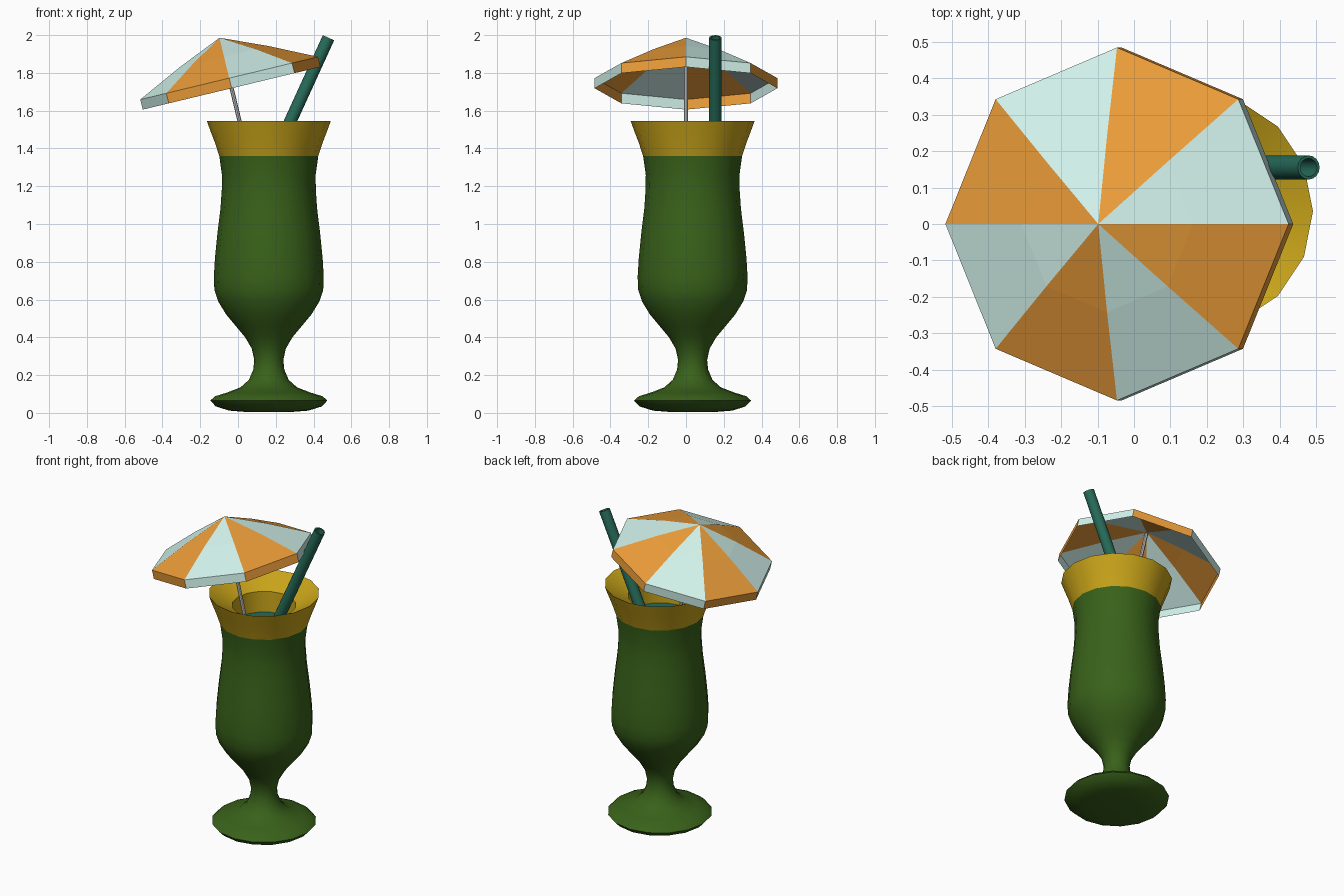
import bpy, bmesh, math
from mathutils import Vector, Matrix

if "Cube" in bpy.data.objects:
    bpy.data.objects.remove(bpy.data.objects["Cube"])


def mat(name, rgb):
    m = bpy.data.materials.new(name)
    m.diffuse_color = (*rgb, 1)
    m.use_nodes = True
    m.node_tree.nodes["Principled BSDF"].inputs["Base Color"].default_value = m.diffuse_color
    return m


GREEN = mat("dark_green", (0.04, 0.12, 0.01))
YELLOW = mat("yellow", (0.58, 0.37, 0.01))
TEAL = mat("teal", (0.02, 0.15, 0.10))
ORANGE = mat("orange", (0.82, 0.33, 0.04))
MINT = mat("mint", (0.65, 0.90, 0.84))


def make(name, bm, mats, smooth=True):
    bmesh.ops.recalc_face_normals(bm, faces=bm.faces)
    me = bpy.data.meshes.new(name)
    bm.to_mesh(me)
    bm.free()
    ob = bpy.data.objects.new(name, me)
    bpy.context.collection.objects.link(ob)
    for m in mats:
        me.materials.append(m)
    if smooth:
        bpy.ops.object.select_all(action='DESELECT')
        ob.select_set(True)
        bpy.context.view_layer.objects.active = ob
        bpy.ops.object.shade_smooth_by_angle(angle=math.radians(40))
    return ob


def lathe(name, profile, sides, mats, matrix, closed=False):
    """Turn an (r, z) profile around z; radius 0 makes a pole."""
    bm = bmesh.new()
    rings = []
    for r, z in profile:
        if r == 0:
            rings.append([bm.verts.new((0, 0, z))] * sides)
        else:
            rings.append([bm.verts.new((r * math.cos(2 * math.pi * k / sides),
                                        r * math.sin(2 * math.pi * k / sides), z))
                          for k in range(sides)])
    pairs = list(zip(rings, rings[1:]))
    if closed:
        pairs.append((rings[-1], rings[0]))
    for a, b in pairs:
        for k in range(sides):
            n = (k + 1) % sides
            bm.faces.new(list(dict.fromkeys((a[k], a[n], b[n], b[k]))))
    bm.transform(matrix)
    return make(name, bm, mats)


def along(top, direction):
    """Matrix placing local z along direction with its origin at top."""
    return Matrix.Translation(top) @ Vector((0, 0, 1)).rotation_difference(
        Vector(direction)).to_matrix().to_4x4()


centre = Matrix.Translation((0.163, 0.035, 0))

# Footed glass body
lathe("glass_body", [(0, 0.005), (0.12, 0.005), (0.21, 0.012), (0.28, 0.034), (0.31, 0.065),
                     (0.285, 0.088), (0.22, 0.108), (0.15, 0.135), (0.105, 0.175), (0.082, 0.23),
                     (0.077, 0.28), (0.09, 0.34), (0.125, 0.40), (0.175, 0.46), (0.225, 0.52),
                     (0.268, 0.59), (0.288, 0.65), (0.291, 0.72), (0.285, 0.82), (0.272, 0.95),
                     (0.256, 1.08), (0.249, 1.18), (0.248, 1.26), (0.262, 1.36)],
      16, [GREEN], centre)

# Flared yellow rim with funnel-shaped inside
lathe("glass_rim", [(0.262, 1.36), (0.285, 1.43), (0.308, 1.49), (0.328, 1.545),
                    (0.25, 1.50), (0.19, 1.467), (0.185, 1.33)], 16, [YELLOW], centre)

# Drink surface
lathe("drink", [(0, 1.335), (0.186, 1.335)], 16, [TEAL], centre)

# Open drinking straw
lathe("straw", [(0.033, -0.72), (0.033, 0), (0.025, 0), (0.025, -0.72)], 16, [TEAL],
      along((0.479, 0.155, 1.986), (0.415, 0, 0.91)), closed=True)

# Umbrella canopy with hanging band, alternating colours
tilt = math.radians(-13.5)
umbrella = Matrix.Translation((-0.098, 0, 1.986)) @ Matrix.Rotation(tilt, 4, 'Y')
bm = bmesh.new()
apex = bm.verts.new((0, 0, 0))
rings = [[bm.verts.new((r * math.cos(k * math.pi / 4), r * math.sin(k * math.pi / 4), z))
          for k in range(8)]
         for r, z in ((0.242, -0.103), (0.484, -0.22), (0.484, -0.275))]
for k in range(8):
    n = (k + 1) % 8
    faces = [bm.faces.new((apex, rings[0][k], rings[0][n]))]
    for a, b in zip(rings, rings[1:]):
        faces.append(bm.faces.new((a[k], b[k], b[n], a[n])))
    for f in faces:
        f.material_index = k % 2
bm.transform(umbrella)
make("umbrella_canopy", bm, [MINT, ORANGE], smooth=False)

# Umbrella stick
lathe("umbrella_stick", [(0, -0.67), (0.011, -0.67), (0.011, -0.01), (0, -0.01)], 8, [], umbrella)
